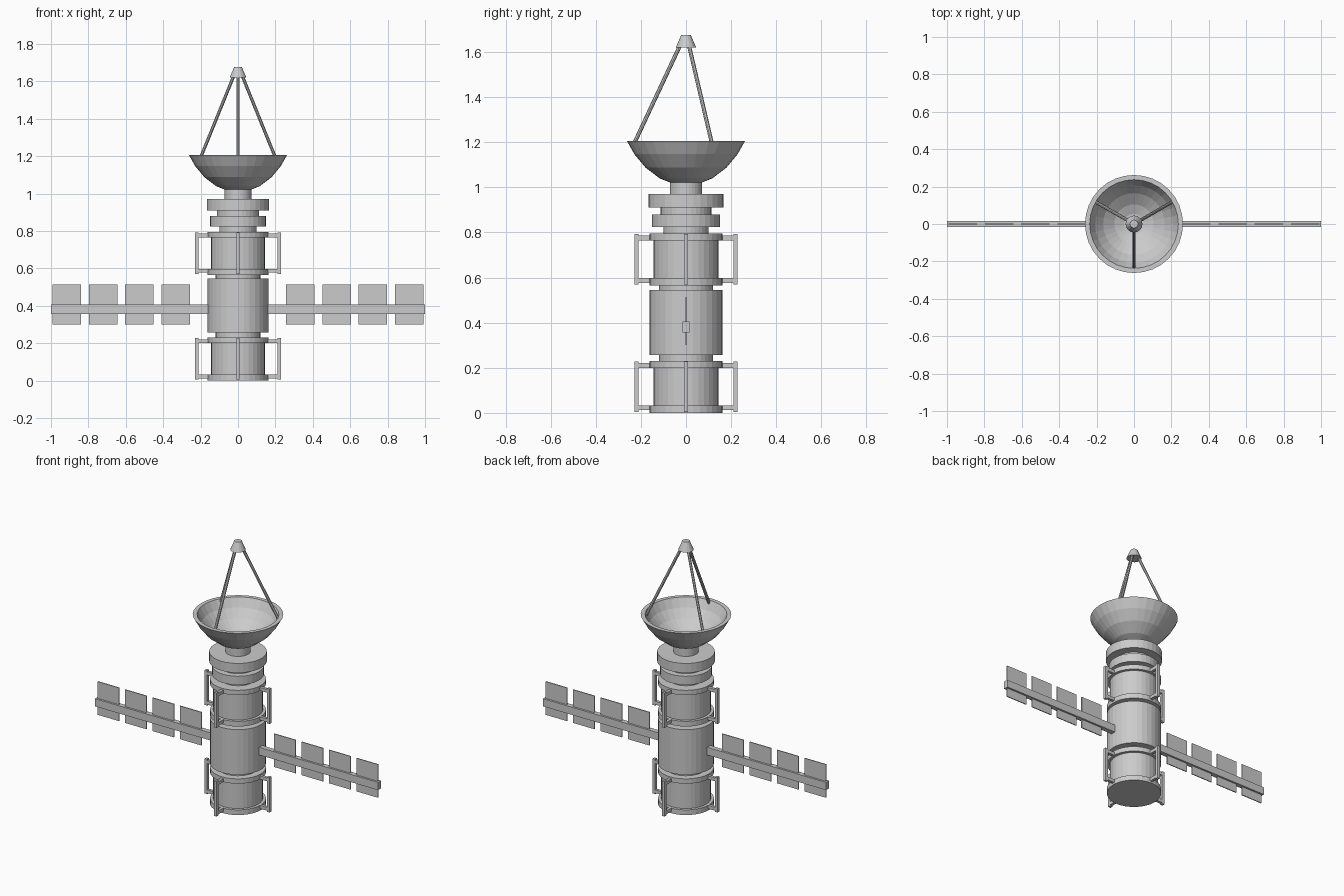
import bpy, bmesh
from math import cos, sin, pi, radians
from mathutils import Vector, Matrix

if "Cube" in bpy.data.objects:
    bpy.data.objects.remove(bpy.data.objects["Cube"])


def finish(name, bm):
    bmesh.ops.recalc_face_normals(bm, faces=bm.faces[:])
    mesh = bpy.data.meshes.new(name)
    bm.to_mesh(mesh)
    bm.free()
    obj = bpy.data.objects.new(name, mesh)
    bpy.context.collection.objects.link(obj)
    return obj


def lathe(name, profile, sides=32):
    """Spin an (r, z) profile round the z axis; r = 0 closes to a point."""
    bm = bmesh.new()
    verts = [bm.verts.new((r, 0, z)) for r, z in profile]
    edges = [bm.edges.new(pair) for pair in zip(verts, verts[1:])]
    bmesh.ops.spin(bm, geom=verts + edges, cent=(0, 0, 0), axis=(0, 0, 1),
                   angle=2 * pi, steps=sides, use_merge=True)
    bmesh.ops.remove_doubles(bm, verts=bm.verts[:], dist=1e-5)
    return finish(name, bm)


def add_box(bm, lo, hi, turn=0):
    lo, hi = Vector(lo), Vector(hi)
    m = (Matrix.Rotation(turn, 4, 'Z') @ Matrix.Translation((lo + hi) / 2)
         @ Matrix.Diagonal((*(hi - lo), 1)))
    bmesh.ops.create_cube(bm, size=1, matrix=m)


def disc(name, r, z0, z1):
    return lathe(name, [(0, z0), (r, z0), (r, z1), (0, z1)])


# Flanged modules, each with four grab handles
for label, z in (("lower", 0.0), ("upper", 0.565)):
    lathe(label + "_module", [
        (0, z), (0.162, z), (0.162, z + 0.033), (0.144, z + 0.033),
        (0.144, z + 0.2), (0.162, z + 0.2), (0.162, z + 0.231), (0, z + 0.231)])
    for i in range(4):
        bm = bmesh.new()
        turn = i * pi / 2
        add_box(bm, (0.211, -0.009, z + 0.005), (0.229, 0.009, z + 0.228), turn)
        for h in (0.012, 0.2):
            add_box(bm, (0.14, -0.009, z + h), (0.215, 0.009, z + h + 0.021), turn)
        finish(f"{label}_handle_{i + 1}", bm)

# Main body, collars and upper discs
disc("main_body", 0.162, 0.257, 0.545)
disc("lower_ring", 0.15, 0.825, 0.88)
disc("upper_ring", 0.167, 0.91, 0.97)
for name, r, z0, z1 in (("lower_collar", 0.12, 0.231, 0.257),
                        ("middle_collar", 0.12, 0.545, 0.565),
                        ("upper_collar", 0.1, 0.796, 0.825),
                        ("ring_collar", 0.113, 0.88, 0.91),
                        ("dish_neck", 0.072, 0.97, 1.022)):
    lathe(name, [(r, z0), (r, z1)])

# Dish: outer shell, flat rim, inner shell
lathe("dish", [
    (0, 1.012), (0.06, 1.017), (0.117, 1.04), (0.18, 1.088), (0.229, 1.147),
    (0.262, 1.206), (0.237, 1.206), (0.208, 1.152), (0.165, 1.103),
    (0.105, 1.06), (0.055, 1.04), (0, 1.034)])

# Feed horn held by three struts
lathe("feed_horn", [(0, 1.62), (0.045, 1.62), (0.021, 1.676), (0, 1.676)], 16)
for i in range(3):
    a = radians(-90 + 120 * i)
    start = Vector((0.232 * cos(a), 0.232 * sin(a), 1.19))
    end = Vector((0.026 * cos(a), 0.026 * sin(a), 1.63))
    d = end - start
    bm = bmesh.new()
    bmesh.ops.create_cone(bm, cap_ends=True, segments=8, radius1=0.009,
                          radius2=0.009, depth=d.length,
                          matrix=Matrix.Translation((start + end) / 2)
                          @ d.to_track_quat('Z', 'Y').to_matrix().to_4x4())
    finish(f"feed_strut_{i + 1}", bm)

# Solar wings: a beam with four thin panels on each side
for side, turn in (("right", 0), ("left", pi)):
    bm = bmesh.new()
    add_box(bm, (0.155, -0.0155, 0.357), (1.0, 0.0155, 0.406), turn)
    finish(side + "_wing_beam", bm)
    for i in range(4):
        x = 0.333 + 0.194 * i
        bm = bmesh.new()
        add_box(bm, (x - 0.076, -0.003, 0.301), (x + 0.076, 0.003, 0.513), turn)
        finish(f"{side}_solar_panel_{i + 1}", bm)
